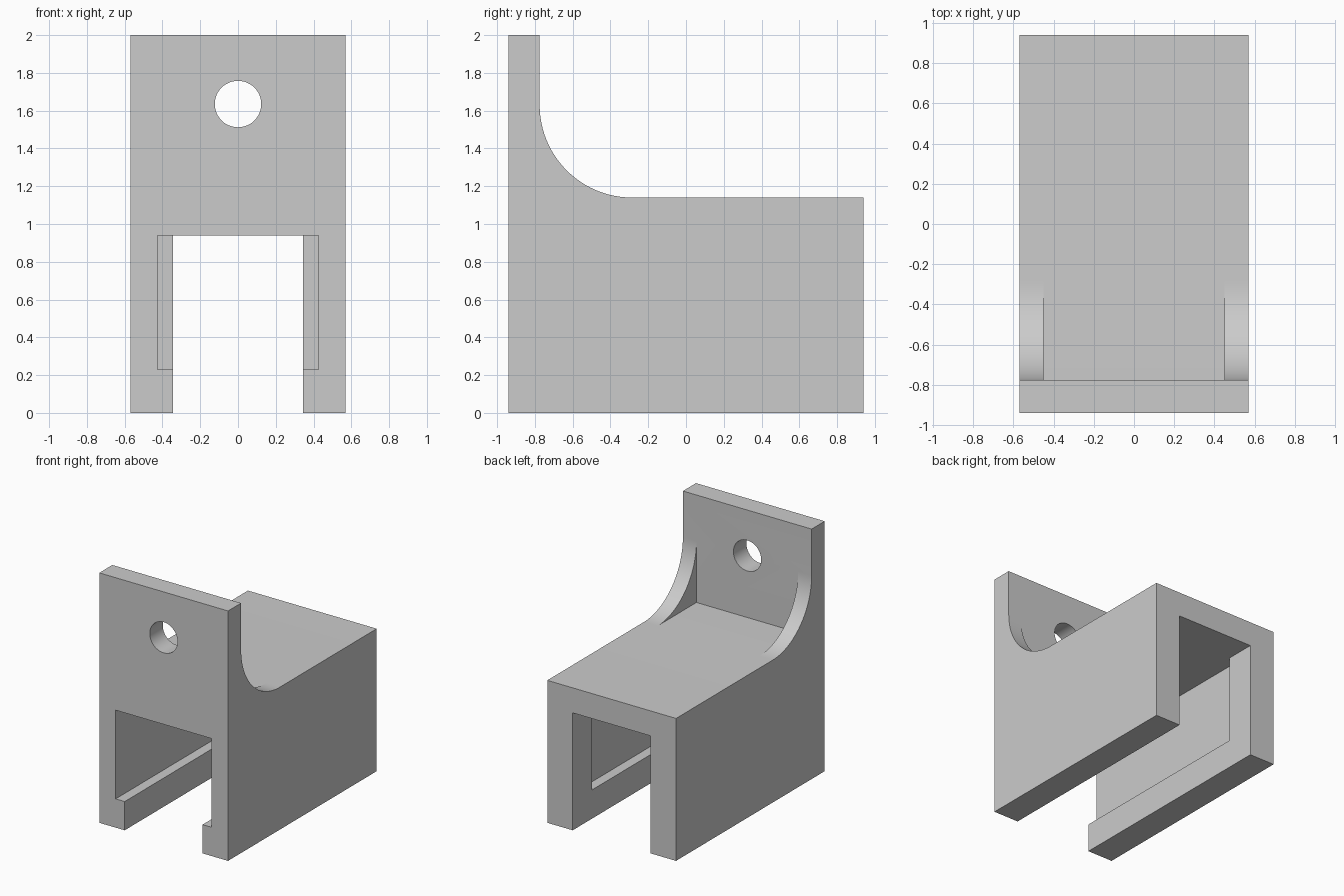
import bpy, bmesh, math
from mathutils import Matrix, Vector

cube = bpy.data.objects.get("Cube")
if cube:
    bpy.data.objects.remove(cube, do_unlink=True)

W, D, H = 0.57, 0.94, 2.0        # half width, half depth, height
DECK, PLATE = 1.14, -0.775       # deck height, rear face of upright plate
R = 0.49                         # gusset radius

grey = bpy.data.materials.new("plain grey")
grey.use_nodes = True
grey.diffuse_color = (0.6, 0.6, 0.6, 1)
grey.node_tree.nodes["Principled BSDF"].inputs["Base Color"].default_value = (0.6, 0.6, 0.6, 1)


def finish(name, bm):
    bmesh.ops.recalc_face_normals(bm, faces=bm.faces)
    mesh = bpy.data.meshes.new(name)
    bm.to_mesh(mesh)
    bm.free()
    mesh.materials.append(grey)
    ob = bpy.data.objects.new(name, mesh)
    bpy.context.collection.objects.link(ob)
    return ob


def side_profile(name, points, x0, x1):
    """Extrude a (y, z) outline from x0 to x1."""
    bm = bmesh.new()
    face = bm.faces.new([bm.verts.new((x0, y, z)) for y, z in points])
    out = bmesh.ops.extrude_face_region(bm, geom=[face])
    moved = [v for v in out["geom"] if isinstance(v, bmesh.types.BMVert)]
    bmesh.ops.translate(bm, verts=moved, vec=(x1 - x0, 0, 0))
    return finish(name, bm)


def box(name, x0, x1, y0, y1, z0, z1):
    return side_profile(name, [(y0, z0), (y1, z0), (y1, z1), (y0, z1)], x0, x1)


def combine(target, tool, operation):
    mod = target.modifiers.new(tool.name, 'BOOLEAN')
    mod.operation, mod.solver, mod.object = operation, 'EXACT', tool
    bpy.context.view_layer.objects.active = target
    bpy.ops.object.modifier_apply(modifier=mod.name)
    bpy.data.objects.remove(tool, do_unlink=True)


# L-shaped bracket: block with upright front plate
bracket = side_profile("bracket", [(-D, 0), (D, 0), (D, DECK), (PLATE, DECK),
                                   (PLATE, H), (-D, H)], -W, W)

# Concave gussets on both sides
arc = [(PLATE + R - R * math.sin(a), DECK + R - R * math.cos(a))
       for a in (math.pi / 2 * i / 24 for i in range(25))]
for side in (-1, 1):
    combine(bracket, side_profile("gusset", [(PLATE, DECK)] + arc, side * 0.45, side * W), 'UNION')

# Channel through the block, with wider pockets that stop short of the back
combine(bracket, box("channel", -0.345, 0.345, -1.1, 1.1, -0.1, 0.94), 'DIFFERENCE')
for side in (-1, 1):
    combine(bracket, box("pocket", side * 0.3, side * 0.425, -1.1, 0.695, 0.23, 0.94), 'DIFFERENCE')

# Round hole in the upright plate
bm = bmesh.new()
place = Matrix.Translation(Vector((0, -0.86, 1.635))) @ Matrix.Rotation(math.pi / 2, 4, 'X')
bmesh.ops.create_cone(bm, cap_ends=True, segments=48, radius1=0.123, radius2=0.123,
                      depth=0.4, matrix=place)
combine(bracket, finish("hole", bm), 'DIFFERENCE')

# Smooth curved faces, keep the corners crisp
bpy.ops.object.select_all(action='DESELECT')
bracket.select_set(True)
bpy.context.view_layer.objects.active = bracket
bpy.ops.object.shade_smooth_by_angle(angle=math.radians(30))
